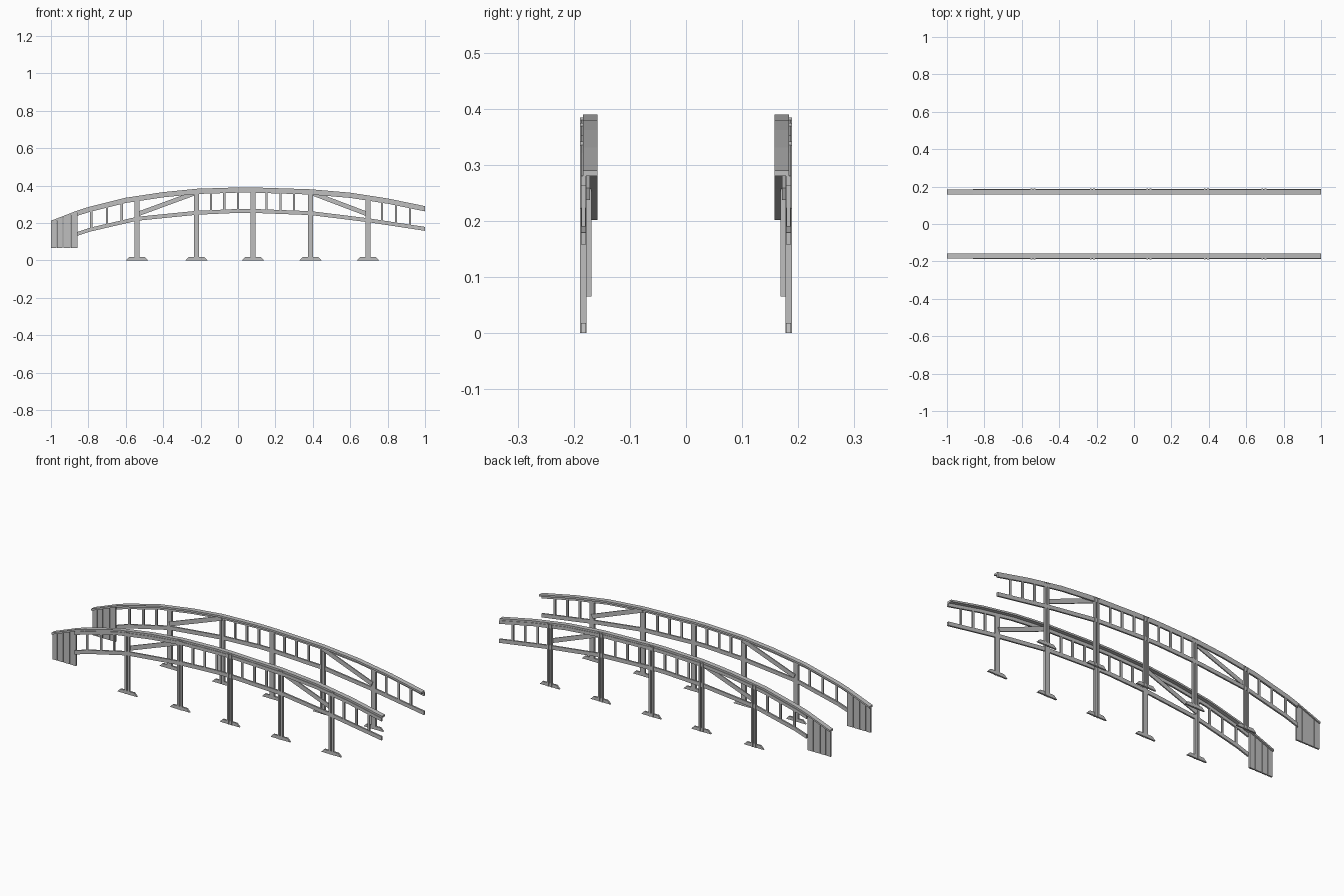
import bpy, bmesh

if "Cube" in bpy.data.objects:
    bpy.data.objects.remove(bpy.data.objects["Cube"])

grey = bpy.data.materials.new("weathered grey")
grey.use_nodes = True
grey.diffuse_color = (0.52, 0.52, 0.52, 1)
grey.node_tree.nodes["Principled BSDF"].inputs["Base Color"].default_value = (0.52, 0.52, 0.52, 1)

# Upper surface of the handrail and of the lower rail as (x, z)
TOP = [(-1, .212), (-.86, .266), (-.8, .285), (-.6, .335), (-.4, .365), (-.22, .383),
       (0, .39), (.08, .39), (.39, .38), (.6, .362), (.8, .331), (1, .29)]
LOW = [(-.86, .152), (-.79, .175), (-.54, .233), (-.22, .265), (0, .275), (.08, .275),
       (.39, .263), (.69, .226), (1, .179)]
OUTER = (.178, .187)
INNER = (.168, .177)
POSTS = (-.54, -.222, .08, .387, .695)


def height(curve, x):
    for (xa, za), (xb, zb) in zip(curve, curve[1:]):
        if x <= xb:
            return za + (zb - za) * (x - xa) / (xb - xa)
    return curve[-1][1]


def add_plate(bm, outline, ys):
    """Extrude an x-z outline between two depths."""
    front = [bm.verts.new((x, ys[0], z)) for x, z in outline]
    face = bm.faces.new(front)
    new = bmesh.ops.extrude_face_region(bm, geom=[face])["geom"]
    verts = [v for v in new if isinstance(v, bmesh.types.BMVert)]
    bmesh.ops.translate(bm, verts=verts, vec=(0, ys[1] - ys[0], 0))


def make(name, plates):
    """Build a part at the back and mirror it to the front."""
    bm = bmesh.new()
    for outline, ys in plates:
        add_plate(bm, outline, ys)
        add_plate(bm, outline, (-ys[0], -ys[1]))
    bmesh.ops.recalc_face_normals(bm, faces=bm.faces)
    mesh = bpy.data.meshes.new(name)
    bm.to_mesh(mesh)
    bm.free()
    mesh.materials.append(grey)
    obj = bpy.data.objects.new(name, mesh)
    bpy.context.collection.objects.link(obj)


def box(x0, x1, z0, z1):
    return [(x0, z0), (x1, z0), (x1, z1), (x0, z1)]


def band(curve, upper, lower):
    """Strip that follows a curve, between two drops below it."""
    return [(x, z - upper) for x, z in curve] + [(x, z - lower) for x, z in reversed(curve)]


# Long curved rails
make("handrail_cap", [(band(TOP, 0, .01), (.158, .184))])
make("upper_rail", [(band(TOP[1:], .01, .028), OUTER)])
make("lower_rail", [(band(LOW, 0, .021), OUTER)])

# Channel posts: two flanges and a recessed web, on wedge feet
post_parts, feet = [], []
for x in POSTS:
    top = height(TOP, x) - .006
    for s in (-1, 1):
        post_parts.append((box(x + s * .009 - .005, x + s * .009 + .005, 0, top), (.177, .189)))
    post_parts.append((box(x - .004, x + .004, 0, top), (.178, .182)))
    feet.append(([(x - .06, 0), (x + .06, 0), (x + .042, .018), (x - .042, .018)], OUTER))
make("posts", post_parts)
make("post_feet", feet)

# Balusters between the rails
balusters = []
for x in (-.785, -.7, -.622, -.145, -.073, 0, .153, .227, .3, .77, .845, .92):
    balusters.append((box(x - .006, x + .006, height(LOW, x) - .01, height(TOP, x) - .02),
                      (.179, .186)))
make("balusters", balusters)

# Diagonal braces in the two open bays
braces = []
for a, b in ((POSTS[0], POSTS[1]), (POSTS[4], POSTS[3])):
    s = 1 if b > a else -1
    braces.append(([(a + s * .009, .237), (b + s * .005, .352),
                    (b - s * .004, .374), (a, .259)], (.171, .177)))
make("diagonal_braces", braces)

# Upright planks closing the low end
planks = []
for x0, x1 in ((-1, -.971), (-.968, -.937), (-.934, -.895), (-.892, -.858)):
    planks.append(([(x0, .065), (x1, .065), (x1, height(TOP, x1) - .008),
                    (x0, height(TOP, x0) - .008)], INNER))
make("end_planks", planks)
